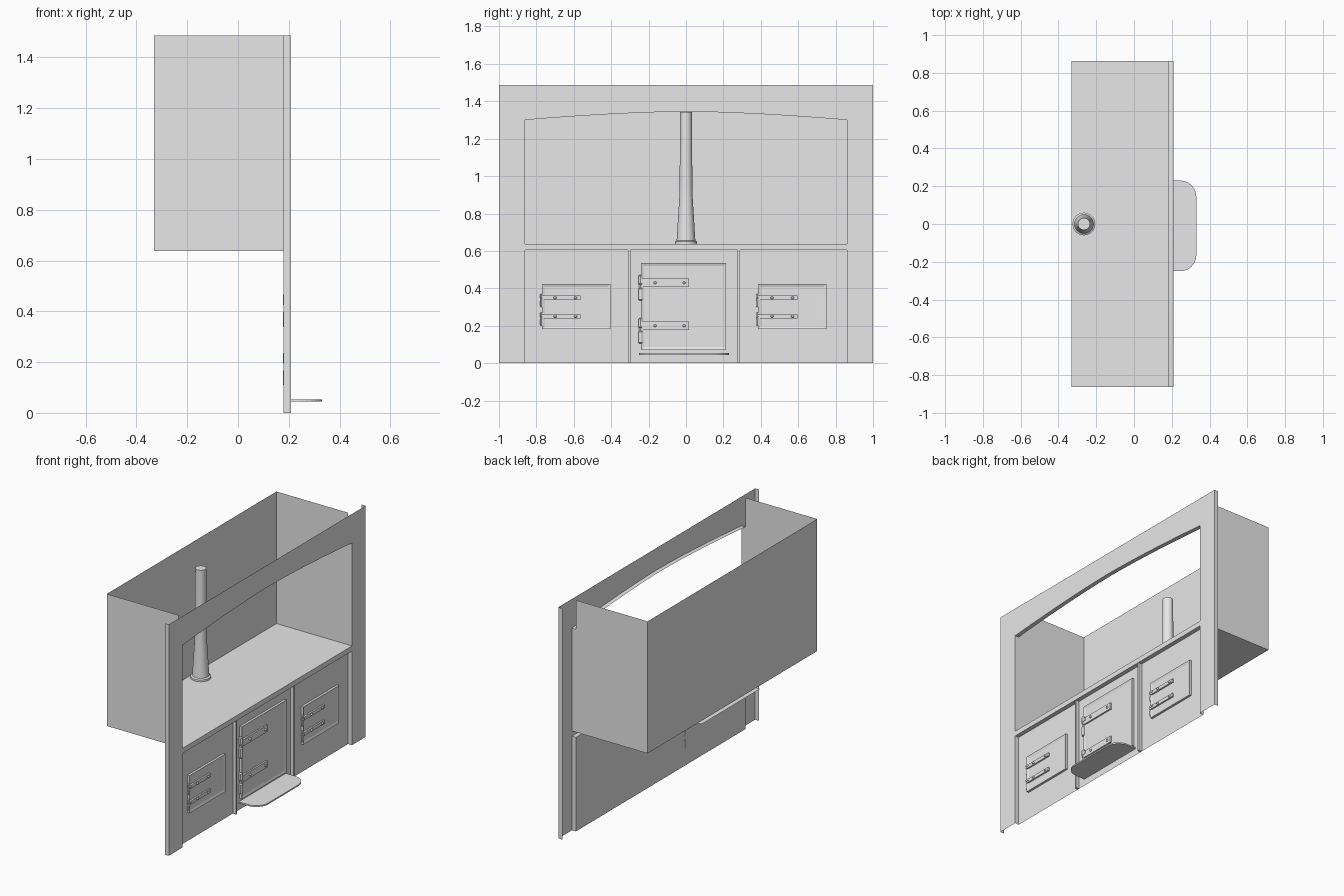
import bpy, bmesh, math

old = bpy.data.objects.get("Cube")
if old:
    bpy.data.objects.remove(old, do_unlink=True)

grey = bpy.data.materials.new("plain_grey")
grey.use_nodes = True
COLOUR = (0.8, 0.8, 0.8, 1)
grey.diffuse_color = COLOUR
grey.node_tree.nodes["Principled BSDF"].inputs["Base Color"].default_value = COLOUR

FRONT, PANEL, BACK = 0.208, 0.18, -0.33   # depth planes along x
SIDE, TOP, SHELF, RAIL = 0.862, 1.487, 0.638, 0.605


def finish(name, bm, smooth=False):
    mesh = bpy.data.meshes.new(name)
    bm.to_mesh(mesh)
    bm.free()
    mesh.materials.append(grey)
    obj = bpy.data.objects.new(name, mesh)
    bpy.context.collection.objects.link(obj)
    if smooth:
        bpy.ops.object.select_all(action='DESELECT')
        obj.select_set(True)
        bpy.context.view_layer.objects.active = obj
        bpy.ops.object.shade_smooth_by_angle()
    return obj


def sheet(name, *polys):
    """Thin sheet made of flat polygons."""
    bm = bmesh.new()
    for poly in polys:
        bm.faces.new([bm.verts.new(p) for p in poly])
    bmesh.ops.remove_doubles(bm, verts=bm.verts, dist=1e-5)
    return finish(name, bm)


def upright(x, y0, y1, z0, z1):
    return [(x, y0, z0), (x, y1, z0), (x, y1, z1), (x, y0, z1)]


def flange(name, path):
    """Strip folded back from the front sheet along a y, z path."""
    return sheet(name, *[[(FRONT, *a), (FRONT, *b), (PANEL, *b), (PANEL, *a)]
                         for a, b in zip(path, path[1:])])


def add_box(bm, x0, x1, y0, y1, z0, z1):
    verts = bmesh.ops.create_cube(bm, size=1)["verts"]
    for v in verts:
        v.co.x = x1 if v.co.x > 0 else x0
        v.co.y = y1 if v.co.y > 0 else y0
        v.co.z = z1 if v.co.z > 0 else z0


def box(name, *bounds):
    bm = bmesh.new()
    add_box(bm, *bounds)
    return finish(name, bm)


def lathe(name, profile, x, y, sides=32):
    """Turn a radius, height profile round a vertical axis."""
    bm = bmesh.new()
    rings = [[bm.verts.new((x + r * math.cos(2 * math.pi * i / sides),
                            y + r * math.sin(2 * math.pi * i / sides), z))
              for i in range(sides)] for r, z in profile]
    for a, b in zip(rings, rings[1:]):
        for i in range(sides):
            j = (i + 1) % sides
            bm.faces.new((a[i], a[j], b[j], b[i]))
    bm.faces.new(rings[-1])
    return finish(name, bm, True)


# front surround with an arched opening above and a square one below
arch = [(SIDE * t / 8, 1.3 + 0.045 * (1 - abs(t / 8) ** 1.6)) for t in range(-8, 9)]
header = [(FRONT, *p) for p in arch]
header += [(FRONT, SIDE, TOP), (FRONT, -SIDE, TOP)]
sheet("surround_front", header,
      upright(FRONT, -1, -SIDE, 0, TOP), upright(FRONT, SIDE, 1, 0, TOP),
      upright(FRONT, -SIDE, SIDE, RAIL, SHELF))
for side, s in (("right", -1), ("left", 1)):
    flange("outer_flange_" + side, [(s, 0), (s, TOP)])
flange("arch_flange", [(-SIDE, SHELF)] + arch + [(SIDE, SHELF)])
flange("lower_flange", [(-SIDE, 0), (-SIDE, RAIL), (SIDE, RAIL), (SIDE, 0)])

# open alcove: shelf, back and two cheeks
sheet("alcove",
      [(BACK, -SIDE, SHELF), (FRONT, -SIDE, SHELF), (FRONT, SIDE, SHELF), (BACK, SIDE, SHELF)],
      upright(BACK, -SIDE, SIDE, SHELF, TOP),
      *[[(BACK, y, SHELF), (PANEL, y, SHELF), (PANEL, y, TOP), (BACK, y, TOP)]
        for y in (-SIDE, SIDE)])

# lower panel, plate behind it, and upright ribs
sheet("lower_panel", upright(PANEL, -SIDE, SIDE, 0, RAIL))
sheet("firebox_top_plate", [(-0.31, -0.31, 0.6), (PANEL, -0.31, 0.6),
                            (PANEL, 0.285, 0.6), (-0.31, 0.285, 0.6)])
for side, y in (("right", -0.304), ("left", 0.282)):
    box("rib_" + side, PANEL, 0.203, y - 0.006, y + 0.006, 0, RAIL)


def door(name, y0, y1, z0, z1, rivet_y, rivet_z, hinge_h):
    # raised leaf with a narrow rim
    bm = bmesh.new()
    add_box(bm, PANEL, 0.195, y0, y1, z0, z1)
    bm.normal_update()
    face = max(bm.faces, key=lambda f: f.normal.x)
    bmesh.ops.inset_individual(bm, faces=[face], thickness=0.022, depth=-0.005)
    finish(name, bm)
    strap_h = hinge_h * 0.16
    for n, z in enumerate(rivet_z):
        tag = "_%d" % (n + 1)
        box(name + "_strap" + tag, 0.188, 0.2, y0 + 0.004, rivet_y[1] + 0.025,
            z - strap_h, z + strap_h)
        # hinge: pin, two knuckles and a short tab
        low = z + hinge_h * 0.3 - hinge_h
        r = hinge_h * 0.09
        lathe(name + "_hinge_pin" + tag,
              [(r * 0.6, low), (r, low + 0.004), (r, low + hinge_h * 0.45),
               (r * 0.6, low + hinge_h * 0.5), (r * 0.6, low + hinge_h * 0.62),
               (r, low + hinge_h * 0.66), (r, low + hinge_h * 0.96),
               (r * 0.5, low + hinge_h)], 0.19, y0 - 0.003, 12)
        box(name + "_hinge_tab" + tag, 0.19, 0.203, y0, y0 + 0.025, z, z + hinge_h * 0.16)
        for m, y in enumerate(rivet_y):
            bm = bmesh.new()
            bmesh.ops.create_uvsphere(bm, u_segments=10, v_segments=6, radius=0.008)
            for v in bm.verts:
                v.co = (0.202 + v.co.x, y + v.co.y, z + v.co.z)
            finish(name + "_rivet%s_%d" % (tag, m + 1), bm, True)


door("fire_door", -0.24, 0.215, 0.07, 0.535, (-0.165, -0.01), (0.2, 0.43), 0.135)
door("right_oven_door", -0.77, -0.405, 0.182, 0.424, (-0.7, -0.59), (0.25, 0.35), 0.07)
door("left_oven_door", 0.385, 0.75, 0.182, 0.424, (0.46, 0.57), (0.25, 0.35), 0.07)

# hearth tray with rounded front corners
outline = [(PANEL, -0.25)]
for cy, start in ((-0.165, -90), (0.145, 0)):
    outline += [(0.245 + 0.085 * math.cos(math.radians(start + a)),
                 cy + 0.085 * math.sin(math.radians(start + a))) for a in range(0, 91, 15)]
outline.append((PANEL, 0.23))
bm = bmesh.new()
base = bm.faces.new([bm.verts.new((x, y, 0.044)) for x, y in outline])
top = bmesh.ops.extrude_face_region(bm, geom=[base])["geom"]
for v in top:
    if isinstance(v, bmesh.types.BMVert):
        v.co.z += 0.009
bm.faces.new([bm.verts.new((x, y, 0.044)) for x, y in outline])
bmesh.ops.remove_doubles(bm, verts=bm.verts, dist=1e-5)
bmesh.ops.recalc_face_normals(bm, faces=bm.faces)
finish("hearth_tray", bm)

# flue pipe with flared foot
lathe("flue_pipe", [(0.06, SHELF), (0.06, 0.65), (0.05, 0.655), (0.047, 0.7), (0.041, 0.8),
                    (0.036, 0.88), (0.034, 0.94), (0.032, 1.342)], -0.265, 0.0)
